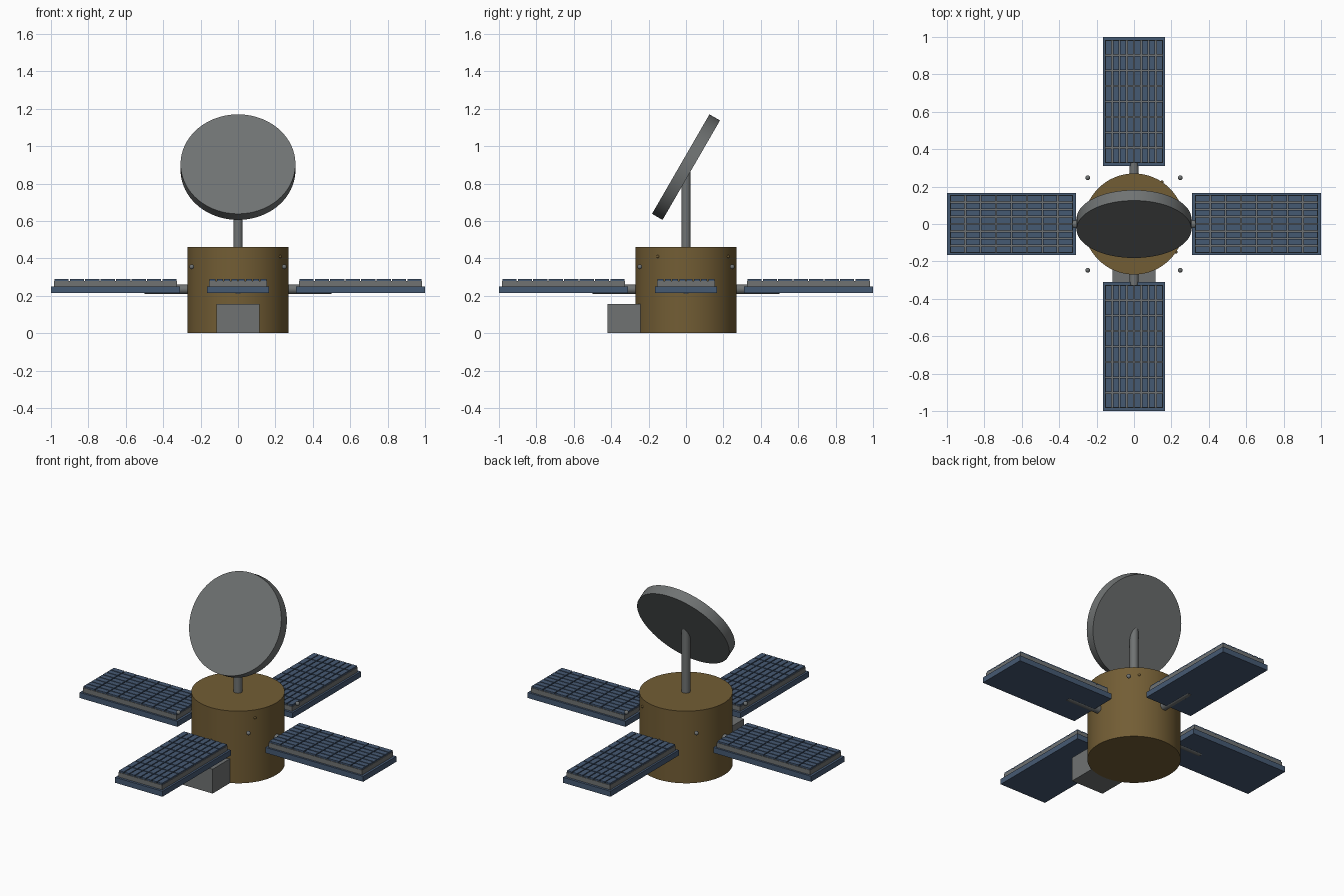
import bpy, bmesh, math
from mathutils import Matrix, Vector

cube = bpy.data.objects.get("Cube")
if cube:
    bpy.data.objects.remove(cube, do_unlink=True)


def material(name, rgb):
    m = bpy.data.materials.new(name)
    m.use_nodes = True
    m.diffuse_color = (*rgb, 1)
    m.node_tree.nodes["Principled BSDF"].inputs["Base Color"].default_value = (*rgb, 1)
    return m


gold = material("gold foil", (0.17, 0.11, 0.035))
grey = material("grey metal", (0.16, 0.17, 0.17))
blue = material("solar blue", (0.06, 0.10, 0.17))


def finish(name, bm, mat, matrix=Matrix()):
    mesh = bpy.data.meshes.new(name)
    bm.to_mesh(mesh)
    bm.free()
    mesh.materials.append(mat)
    ob = bpy.data.objects.new(name, mesh)
    ob.matrix_world = matrix
    bpy.context.collection.objects.link(ob)
    return ob


def add_box(bm, lo, hi):
    lo, hi = Vector(lo), Vector(hi)
    m = Matrix.Translation((lo + hi) / 2) @ Matrix.Diagonal((*(hi - lo), 1))
    bmesh.ops.create_cube(bm, size=1, matrix=m)


def box(name, lo, hi, mat, matrix=Matrix()):
    bm = bmesh.new()
    add_box(bm, lo, hi)
    return finish(name, bm, mat, matrix)


def smooth(ob):
    bpy.ops.object.select_all(action='DESELECT')
    ob.select_set(True)
    bpy.context.view_layer.objects.active = ob
    bpy.ops.object.shade_smooth_by_angle(angle=math.radians(35))


def cylinder(name, centre, radius, depth, mat, rotation=Matrix(), sides=64):
    bm = bmesh.new()
    bmesh.ops.create_cone(bm, cap_ends=True, segments=sides, radius1=radius,
                          radius2=radius, depth=depth)
    smooth(finish(name, bm, mat, Matrix.Translation(centre) @ rotation))


def ball(name, centre, radius, mat):
    bm = bmesh.new()
    bmesh.ops.create_uvsphere(bm, u_segments=16, v_segments=8, radius=radius)
    smooth(finish(name, bm, mat, Matrix.Translation(centre)))


# Body, mast and tilted dish
cylinder("body", (0, 0, 0.23), 0.27, 0.46, gold)
cylinder("mast", (0, 0, 0.66), 0.025, 0.42, grey, sides=32)
cylinder("dish", (0, 0, 0.888), 0.307, 0.065, grey,
         Matrix.Rotation(math.radians(60), 4, 'X'), 96)

# Instrument box on the front
box("instrument_box", (-0.115, -0.42, 0), (0.115, -0.2, 0.155), grey)

# Four solar wings, each an arm, a base, a tray and a grid of cells
N = 8
X0, X1, Y = 0.325, 0.985, 0.155
for i, side in enumerate(("left", "back", "right", "front")):
    turn = Matrix.Rotation(i * math.pi / 2, 4, 'Z')
    cylinder(side + "_arm", turn @ Vector((0.36, 0, 0.235)), 0.025, 0.28, grey,
             turn @ Matrix.Rotation(math.pi / 2, 4, 'Y'), 32)
    box(side + "_panel_base", (0.31, -0.167, 0.215), (1, 0.167, 0.25), blue, turn)
    box(side + "_panel_tray", (X0, -Y, 0.25), (X1, Y, 0.28), grey, turn)
    bm = bmesh.new()
    dx, dy, gap = (X1 - X0) / N, 2 * Y / N, 0.003
    for a in range(N):
        for b in range(N):
            x, y = X0 + a * dx, -Y + b * dy
            add_box(bm, (x + gap, y + gap, 0.28), (x + dx - gap, y + dy - gap, 0.29))
    finish(side + "_solar_cells", bm, blue, turn)

# Small sensors around the body
for sx in (-1, 1):
    for sy in (-1, 1):
        ball(f"{'left' if sx > 0 else 'right'}_{'back' if sy > 0 else 'front'}_sensor",
             (sx * 0.247, sy * 0.247, 0.355), 0.013, grey)
for i, (x, y) in enumerate(((0.225, -0.15), (0.15, 0.225))):
    ball(f"side_stud_{i + 1}", (x, y, 0.41), 0.008, gold)
